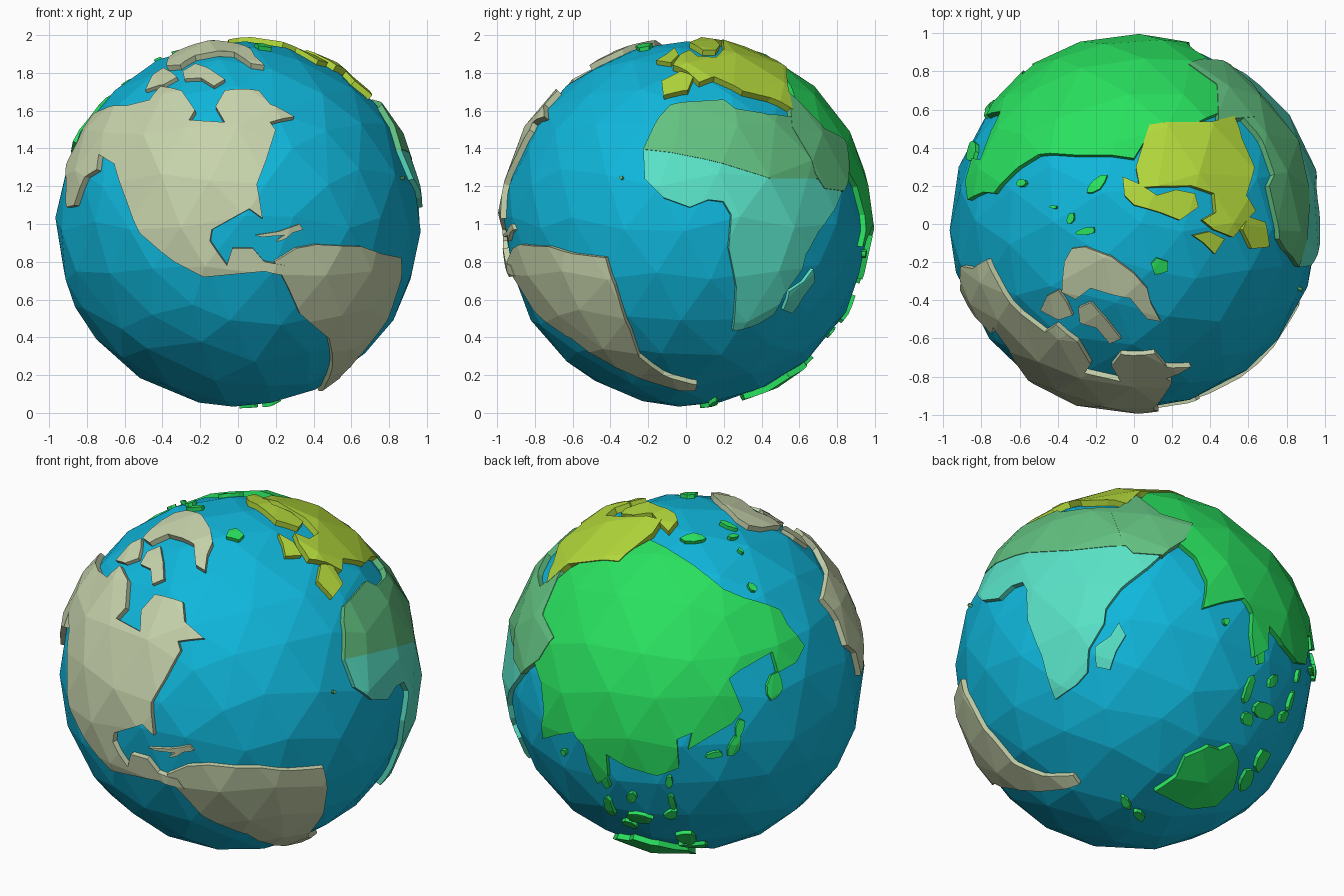
import bpy, bmesh, math, random
from mathutils import Vector

# Remove the default cube
if "Cube" in bpy.data.objects:
    bpy.data.objects.remove(bpy.data.objects["Cube"], do_unlink=True)


def material(name, rgb):
    mat = bpy.data.materials.new(name)
    mat.use_nodes = True
    colour = (*rgb, 1)
    mat.diffuse_color = colour
    shader = next(n for n in mat.node_tree.nodes if n.type == "BSDF_PRINCIPLED")
    shader.inputs["Base Color"].default_value = colour
    return mat


ocean_blue = material("ocean blue", (.005, .47, .71))
beige = material("pale beige", (.57, .65, .41))
green = material("bright green", (.022, .75, .115))
yellow = material("yellow green", (.46, .70, .045))
sage = material("sage green", (.125, .54, .22))
mint = material("mint", (.10, .76, .57))


def frame(turn, lift):
    """Right, up and outward axes of a drawing plane set around the globe."""
    t, l = math.radians(turn), math.radians(lift)
    right = Vector((math.cos(t), math.sin(t), 0))
    out = Vector((math.sin(t) * math.cos(l), -math.cos(t) * math.cos(l), math.sin(l)))
    return right, out.cross(right), out


front = frame(0, 0)
side = frame(90, 0)
top = frame(0, 90)
rear_high = frame(204, 23)
rear_low = frame(138.5, -27)


def add_ball(bm, radius, inward=False):
    """Irregular low-poly ball; every ball shares the same facets."""
    random.seed(4)
    verts = bmesh.ops.create_icosphere(bm, subdivisions=3, radius=1)["verts"]
    for v in verts:
        shift = Vector([random.uniform(-.05, .05) for _ in range(3)])
        v.co = (v.co + shift).normalized() * radius
    if inward:
        faces = list({f for v in verts for f in v.link_faces})
        bmesh.ops.reverse_faces(bm, faces=faces)


def make_object(name, bm, mat=None):
    mesh = bpy.data.meshes.new(name)
    bm.to_mesh(mesh)
    bm.free()
    if mat:
        mesh.materials.append(mat)
    obj = bpy.data.objects.new(name, mesh)
    bpy.context.collection.objects.link(obj)
    return obj


def wedge(outline, axes):
    """Cone from the globe's centre through an outline given in hundredths."""
    rays = []
    for u, v in outline:
        u, v = u / 100, v / 100
        depth = math.sqrt(max(.01, .98 - u * u - v * v))
        rays.append((axes[0] * u + axes[1] * v + axes[2] * depth).normalized())
    middle = sum(rays, Vector()).normalized()
    bm = bmesh.new()
    apex = bm.verts.new((0, 0, 0))
    rim = [bm.verts.new(r * 1.3 / max(.15, r.dot(middle))) for r in rays]
    for a, b in zip(rim, rim[1:] + rim[:1]):
        bm.faces.new((apex, b, a))
    bm.faces.new(rim)
    bmesh.ops.recalc_face_normals(bm, faces=bm.faces)
    return make_object("cutter", bm)


def land(name, axes, mat, outline, height=1.0):
    """Raised slab of crust: a hollow shell cut by the outline's wedge."""
    bm = bmesh.new()
    add_ball(bm, height)
    add_ball(bm, .93, inward=True)
    obj = make_object(name, bm, mat)
    cutter = wedge(outline, axes)
    cutter.hide_render = True
    mod = obj.modifiers.new("cut", "BOOLEAN")
    mod.operation, mod.solver, mod.object = "INTERSECT", "EXACT", cutter
    graph = bpy.context.evaluated_depsgraph_get()
    mesh = bpy.data.meshes.new_from_object(obj.evaluated_get(graph))
    obj.modifiers.clear()
    obj.data = mesh
    mesh.materials.clear()
    mesh.materials.append(mat)
    for poly in mesh.polygons:
        poly.material_index = 0
        poly.use_smooth = False
    bpy.data.objects.remove(cutter, do_unlink=True)
    obj.location.z = 1
    return obj


def islands(name, axes, mat, spots):
    """Jagged islets from (u, v, half length, half width, angle)."""
    for i, (u, v, length, width, angle) in enumerate(spots):
        rng = random.Random(i)
        a = math.radians(angle)
        ring = []
        for k in range(8):
            t, s = k * math.pi / 4, rng.uniform(.75, 1.15)
            x, y = length * s * math.cos(t), width * s * math.sin(t)
            ring.append((u + x * math.cos(a) - y * math.sin(a),
                         v + x * math.sin(a) + y * math.cos(a)))
        land(name, axes, mat, ring, .99)


# Ocean
bm = bmesh.new()
add_ball(bm, .968)
make_object("ocean", bm, ocean_blue).location.z = 1

# Western lands
land("north_america", front, beige, [
    (-92, 9), (-91, 24), (-91, 32), (-85, 45), (-78, 58), (-60, 63), (-47, 66),
    (-41, 73), (-30, 71), (-23, 61), (-26, 55), (-7, 54), (-12, 63), (-7, 71),
    (11, 71), (17, 63), (30, 57), (17, 54), (20, 50), (15, 34), (10, 21),
    (13, 3), (6, 8), (-14, -3), (-15, -9), (-6, -22), (-3, -13), (8, -13),
    (14, -20), (25, -22), (28, -28), (14, -25), (-18, -28), (-34, -20),
    (-52, -5), (-60, 13), (-66, 32), (-74, 37), (-75, 29), (-81, 25), (-88, 10)])
land("south_america", side, beige, [
    (-95, -20), (-93, -13), (-89, -11), (-73, -12), (-60, -16), (-43, -18),
    (-38, -32), (-30, -56), (-25, -71), (-12, -81), (6, -86), (5, -89),
    (-18, -85), (-42, -74), (-61, -61), (-80, -48), (-89, -34)], .997)
land("greenland", top, beige, [
    (-37, -20), (-33, -13), (-26, -12), (-12, -17), (0, -26), (7, -34),
    (9, -42), (14, -51), (7, -50), (-2, -39), (-23, -34), (-31, -40), (-38, -36)])
land("arctic_island_east", top, beige, [
    (-30, -45), (-23, -42), (-15, -51), (-7, -61), (-13, -64), (-20, -56), (-29, -53)], .99)
land("arctic_island_west", top, beige, [
    (-46, -38), (-40, -35), (-36, -42), (-33, -49), (-40, -51), (-50, -46)], .99)
land("caribbean_island", front, beige, [
    (9, -6), (22, -4), (33, 0), (35, -3), (25, -6), (13, -7)], .99)
islands("caribbean_islet", front, beige, [(25, -7, 5, 1, 30)])

# Africa and the lands beside it
land("southern_africa", side, mint, [
    (-23, 40), (-22, 24), (-12, 14), (2, 9), (12, 13), (20, 12), (24, 5),
    (23, -13), (27, -34), (25, -57), (39, -53), (47, -48), (52, -37),
    (62, -24), (64, -16), (71, -4), (80, 9), (83, 17), (73, 24), (44, 27)], .997)
land("northern_africa", side, sage, [
    (-23, 40), (-14, 57), (-8, 63), (20, 66), (26, 61), (44, 58), (58, 57),
    (65, 40), (73, 24), (44, 24)], 1.0)
land("large_southern_island", side, mint, [
    (52, -46), (55, -36), (63, -31), (68, -24), (69, -31), (63, -39), (57, -48)], .99)
islands("atlantic_islet", side, sage, [(-35, 25, 1, 1, 0)])
land("middle_east", rear_low, sage, [
    (-10, 84), (3, 94), (16, 83), (34, 77), (30, 68), (18, 59), (2, 61), (-4, 67)], 1.002)

# Europe
land("europe", top, yellow, [
    (8, 52), (40, 53), (53, 57), (57, 45), (63, 30), (59, 15), (64, 7),
    (58, 1), (52, -7), (42, -3), (36, 2), (43, 6), (42, 16), (30, 20),
    (3, 19), (1, 30)], 1.004)
land("northern_peninsula", top, yellow, [
    (-6, 25), (3, 21), (12, 15), (22, 18), (32, 16), (34, 9), (24, 2),
    (14, 6), (0, 10), (-5, 15)], 1.001)
land("western_peninsula", top, yellow, [
    (60, 4), (69, 1), (71, -12), (62, -13), (57, -3)], 1.0)
land("north_sea_island", top, yellow, [
    (31, -6), (40, -4), (48, -8), (43, -16), (37, -10)], .995)
land("volcanic_island", top, green, [
    (9, -21), (12, -18), (18, -20), (18, -25), (11, -27)], .99)

# Asia
land("asia", rear_high, green, [
    (-14, 73), (-3, 69), (13, 62), (25, 54), (31, 50), (43, 46), (61, 41),
    (66, 33), (75, 22), (72, 13), (64, 7), (60, 18), (45, 7), (40, 2),
    (48, -15), (43, -22), (32, -30), (20, -38), (22, -29), (14, -33),
    (15, -49), (3, -54), (-13, -51), (-26, -45), (-25, -57), (-32, -62),
    (-37, -52), (-39, -41), (-45, -34), (-56, -37), (-65, -40), (-64, -25),
    (-67, -9), (-72, 2), (-73, 25), (-68, 44), (-50, 58), (-24, 66)], .998)
islands("polar_islet", top, green, [
    (-20, 21, 7, 3, 40), (-26, -4, 6, 2, 10), (-34, 3, 3, 2, 60),
    (-43, 9, 2, 1, 0), (-60, 22, 3, 2, 30)])
islands("eastern_islet", rear_high, green, [
    (63, -1, 8, 4, 80), (47, -25, 6, 2, 75), (44, -35, 6, 3, 60),
    (34, -41, 5, 2, 20), (9, -58, 4, 2, 90), (10, -69, 4, 2, 100)])

# Southern islands
land("southern_continent", rear_low, green, [
    (12, -69), (24, -61), (29, -51), (42, -45), (48, -47), (54, -44),
    (58, -53), (55, -67), (45, -76), (32, -78), (18, -72)])
islands("southern_islet", rear_low, green, [
    (-4, -75, 4, 2, -50), (3, -82, 4, 2, -40), (62, -63, 6, 3, 60),
    (71, -52, 7, 3, 60), (72, -25, 6, 5, 20), (65, -14, 8, 2, 70),
    (64, -31, 4, 3, 80), (83, -28, 4, 2, 60), (53, 23, 2, 2, 0),
    (71, 6, 8, 2, 95), (78, -9, 4, 2, 60)])
